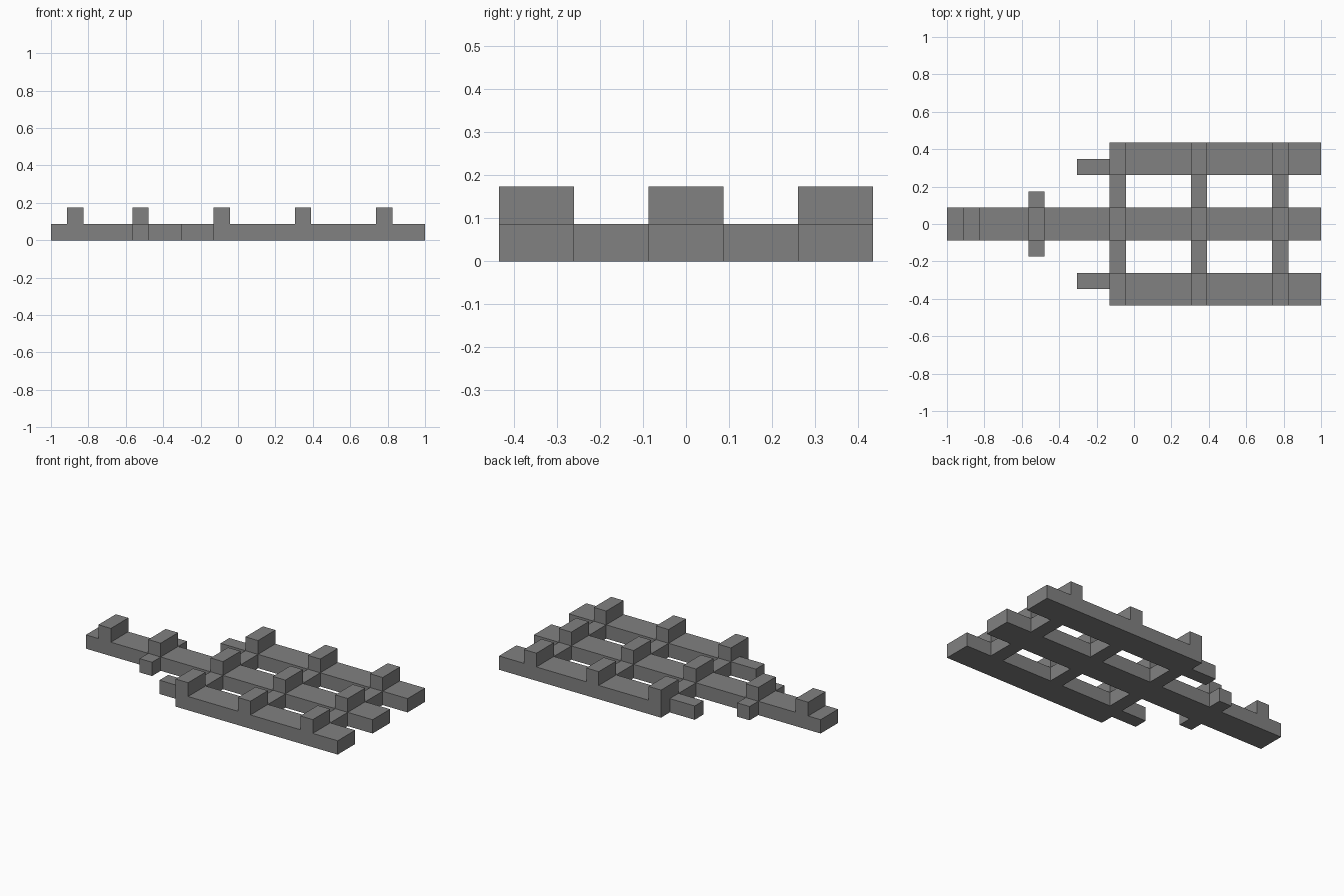
import bpy
import bmesh
from mathutils import Matrix, Vector

cube = bpy.data.objects.get("Cube")
if cube:
    bpy.data.objects.remove(cube, do_unlink=True)

U = 2 / 23  # one block; the lattice is 23 blocks long

grey = bpy.data.materials.new("mid grey")
grey.use_nodes = True
grey.diffuse_color = (0.22, 0.22, 0.22, 1)
grey.node_tree.nodes["Principled BSDF"].inputs["Base Color"].default_value = (0.22, 0.22, 0.22, 1)


def box(name, x0, x1, y0, y1, z0=0, z1=1):
    """Box given in blocks: x counts from the narrow end, y from the centre line."""
    lo = Vector((x0 - 11.5, y0, z0)) * U
    hi = Vector((x1 - 11.5, y1, z1)) * U
    bm = bmesh.new()
    bmesh.ops.create_cube(bm, size=1, matrix=Matrix.Translation((lo + hi) / 2)
                          @ Matrix.Diagonal((*(hi - lo), 1)))
    mesh = bpy.data.meshes.new(name)
    bm.to_mesh(mesh)
    bm.free()
    mesh.materials.append(grey)
    obj = bpy.data.objects.new(name, mesh)
    bpy.context.collection.objects.link(obj)
    return obj


def side_boxes(name, x0, x1, y0, y1, z0=0, z1=1):
    """Matching boxes on the left (+y as drawn) and its mirror at -y."""
    box("back_" + name, x0, x1, y0, y1, z0, z1)
    box("front_" + name, x0, x1, -y1, -y0, z0, z1)


# Long beams
box("centre_beam", 0, 23, -1, 1)
side_boxes("side_beam", 10, 23, 3, 5)

# Thin tips at the ends of the side beams
side_boxes("beam_tip", 8, 10, 3, 4)

# Short stubs on the centre beam
side_boxes("stub", 5, 6, 1, 2)

# Raised blocks along the centre beam
for i, x in enumerate((1, 5, 10, 15, 20), 1):
    box(f"centre_block_{i}", x, x + 1, -1, 1, 1, 2)

# Crossbars and the raised blocks on the side beams
for i, x in enumerate((10, 15, 20), 1):
    side_boxes(f"crossbar_{i}", x, x + 1, 1, 3)
    side_boxes(f"side_block_{i}", x, x + 1, 3, 5, 1, 2)
